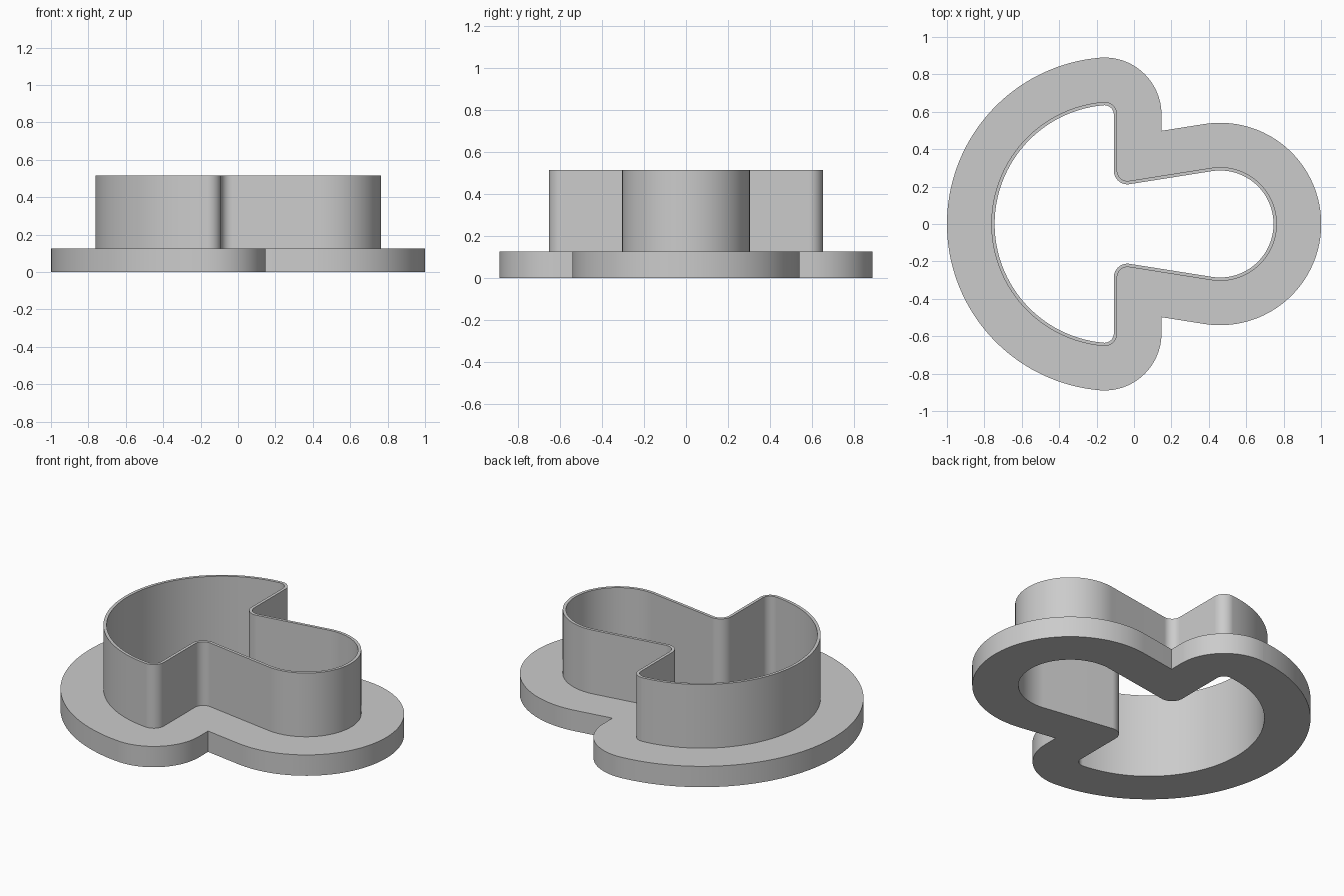
import bpy
import bmesh
from math import sin, cos, pi, radians, asin, hypot, atan2

cube = bpy.data.objects.get("Cube")
if cube:
    bpy.data.objects.remove(cube)

# Dimensions
WALL = 0.018            # wall thickness
RIM = 0.255             # flange reach beyond the inner outline
FLANGE_TOP, WALL_TOP = 0.127, 0.515
BODY_X, BODY_R = -0.108, 0.637      # large round end
TIP_X, TIP_R = 0.46, 0.286          # small round end
LOBE_X, LOBE_Y, LOBE_R = -0.158, 0.585, 0.05
NECK_X, NECK_R = -0.035, 0.073      # inward fillet
SLOPE = radians(9)
NECK_Y = (TIP_R + NECK_R - (TIP_X - NECK_X) * sin(SLOPE)) / cos(SLOPE)
LOBE_ANGLE = atan2(LOBE_Y, LOBE_X - BODY_X)


def arc(cx, cy, r, start, end, n):
    return [(cx + r * cos(start + (end - start) * i / n),
             cy + r * sin(start + (end - start) * i / n)) for i in range(n + 1)]


def outline(d):
    """Closed outline, offset outwards by d from the inner one."""
    pts = arc(BODY_X, 0, BODY_R + d, pi, LOBE_ANGLE, 48)
    pts += arc(LOBE_X, LOBE_Y, LOBE_R + d, LOBE_ANGLE, 0, 32)
    if d < NECK_R:
        pts += arc(NECK_X, NECK_Y, NECK_R - d, pi, 1.5 * pi + SLOPE, 16)
    else:
        # the fillet vanishes into a sharp corner
        x = LOBE_X + LOBE_R + d
        y = (TIP_R + d - (TIP_X - x) * sin(SLOPE)) / cos(SLOPE)
        pts += [(x, y)] * 17
    pts += arc(TIP_X, 0, TIP_R + d, pi / 2 + SLOPE, 0, 40)
    return pts + [(x, -y) for x, y in pts[-2:0:-1]]


# Rings around the cross-section: hole, wall, flange
section = [(0, 0), (0, WALL_TOP), (WALL, WALL_TOP), (WALL, FLANGE_TOP),
           (RIM, FLANGE_TOP), (RIM, 0)]
bm = bmesh.new()
rings = [[bm.verts.new((x, y, z)) for x, y in outline(d)] for d, z in section]
count = len(rings[0])
for k, a in enumerate(rings):
    b = rings[(k + 1) % len(rings)]
    for i in range(count):
        j = (i + 1) % count
        bm.faces.new((a[i], a[j], b[j], b[i]))
bmesh.ops.remove_doubles(bm, verts=bm.verts, dist=0.0001)
bmesh.ops.recalc_face_normals(bm, faces=bm.faces)

mesh = bpy.data.meshes.new("flanged_cutter")
bm.to_mesh(mesh)
bm.free()
cutter = bpy.data.objects.new("flanged_cutter", mesh)
bpy.context.collection.objects.link(cutter)

# Plain grey plastic
grey = bpy.data.materials.new("light_grey")
grey.use_nodes = True
grey.diffuse_color = (0.6, 0.6, 0.6, 1)
grey.node_tree.nodes["Principled BSDF"].inputs["Base Color"].default_value = (0.6, 0.6, 0.6, 1)
mesh.materials.append(grey)

bpy.ops.object.select_all(action='DESELECT')
cutter.select_set(True)
bpy.context.view_layer.objects.active = cutter
bpy.ops.object.shade_smooth_by_angle(angle=radians(30))
